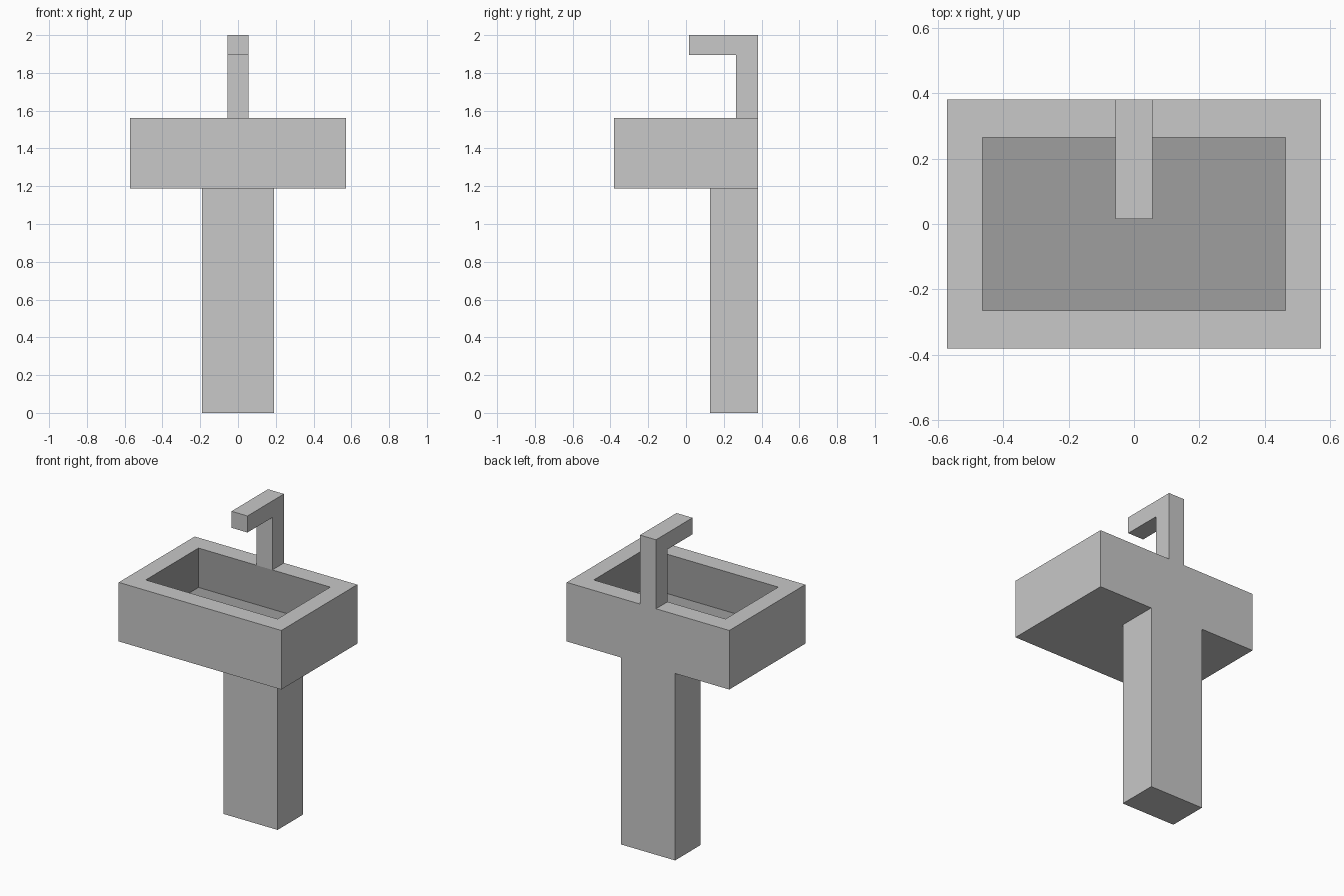
import bpy, bmesh
from mathutils import Vector

if "Cube" in bpy.data.objects:
    bpy.data.objects.remove(bpy.data.objects["Cube"])


def material(name, grey):
    m = bpy.data.materials.new(name)
    m.diffuse_color = (grey, grey, grey, 1)
    m.use_nodes = True
    m.node_tree.nodes["Principled BSDF"].inputs["Base Color"].default_value = m.diffuse_color
    return m


LIGHT = material("light grey", 0.58)
DARK = material("inner grey", 0.345)


def finish(name, bm, mats):
    bmesh.ops.recalc_face_normals(bm, faces=bm.faces)
    me = bpy.data.meshes.new(name)
    bm.to_mesh(me)
    bm.free()
    for m in mats:
        me.materials.append(m)
    ob = bpy.data.objects.new(name, me)
    bpy.context.collection.objects.link(ob)
    return ob


def extrude_profile(name, pts, half_width):
    """Extrude a (y, z) side profile symmetrically along x."""
    bm = bmesh.new()
    face = bm.faces.new([bm.verts.new((-half_width, y, z)) for y, z in pts])
    res = bmesh.ops.extrude_face_region(bm, geom=[face], use_keep_orig=True)
    verts = [g for g in res["geom"] if isinstance(g, bmesh.types.BMVert)]
    bmesh.ops.translate(bm, verts=verts, vec=(2 * half_width, 0, 0))
    return finish(name, bm, [LIGHT])


BACK = 0.381
BASE, RIM, FLOOR = 1.187, 1.562, 1.312
HX, IX, IY = 0.571, 0.463, 0.265

# Pedestal column, flush with the back
extrude_profile("pedestal", [(0.126, 0), (BACK, 0), (BACK, BASE), (0.126, BASE)], 0.19)

# Basin: box with an inset rim and a sunken darker bowl
bm = bmesh.new()
bmesh.ops.create_cube(bm, size=1)
for v in bm.verts:
    v.co = Vector((v.co.x * 2 * HX, v.co.y * 2 * BACK, RIM if v.co.z > 0 else BASE))
top = max(bm.faces, key=lambda f: f.calc_center_median().z)
bmesh.ops.inset_region(bm, faces=[top], thickness=0.1)
for v in top.verts:
    v.co = Vector((IX if v.co.x > 0 else -IX, IY if v.co.y > 0 else -IY, RIM))
bowl = bmesh.ops.extrude_discrete_faces(bm, faces=[top])["faces"][0]
for v in bowl.verts:
    v.co.z = FLOOR
for f in bm.faces:
    if any(abs(v.co.z - FLOOR) < 1e-4 for v in f.verts):
        f.material_index = 1
finish("basin", bm, [LIGHT, DARK])

# Tap: L-shaped spout standing on the rear rim
extrude_profile("tap", [(IY, RIM), (BACK, RIM), (BACK, 2.0), (0.015, 2.0),
                        (0.015, 1.895), (IY, 1.895)], 0.056)
